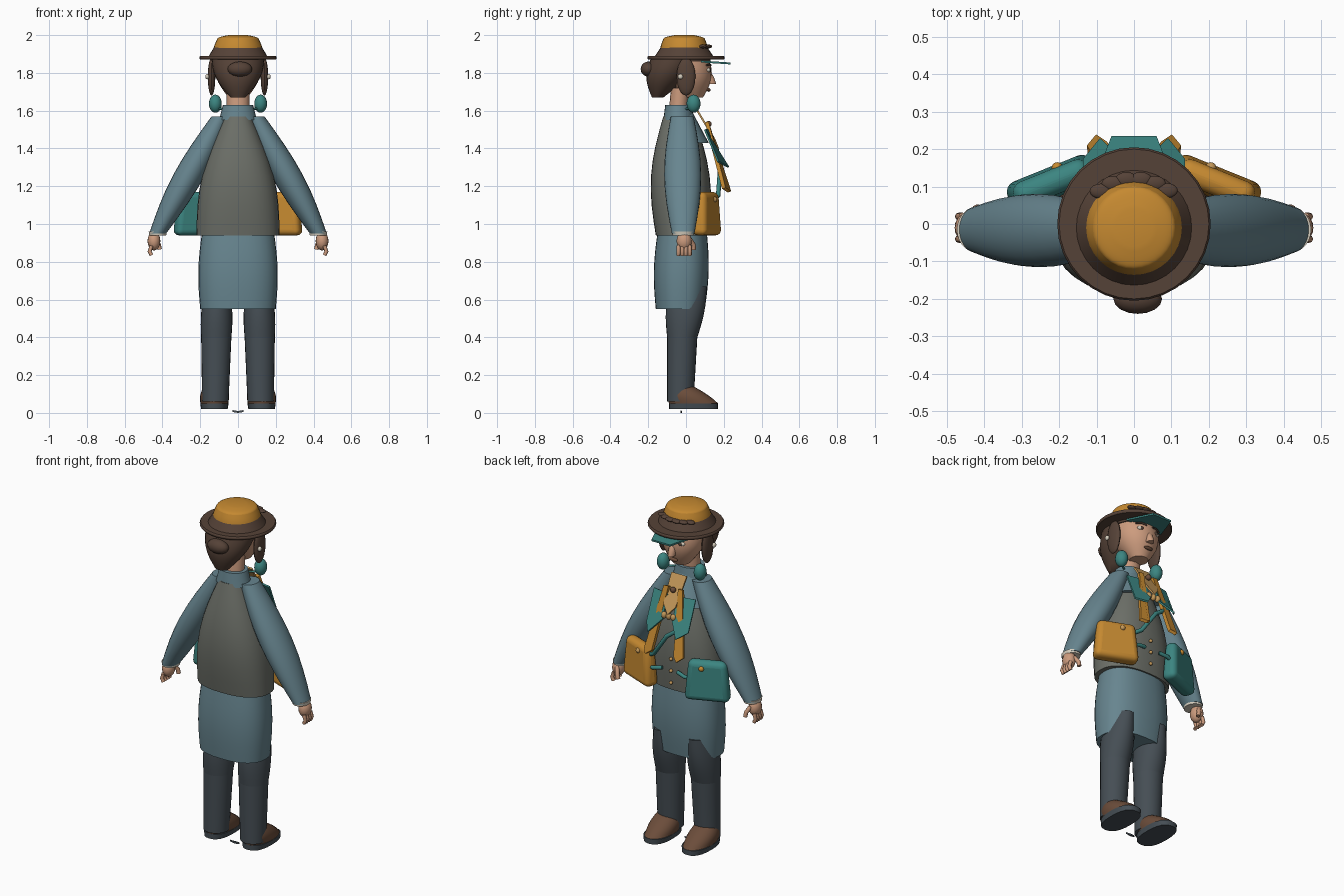
import bpy, bmesh, math
from mathutils import Vector

if "Cube" in bpy.data.objects:
    bpy.data.objects.remove(bpy.data.objects["Cube"])


def material(name, code):
    channels = bytes.fromhex(code)
    colour = [(channel / 255) ** 2.2 for channel in channels] + [1]
    made = bpy.data.materials.new(name)
    made.use_nodes = True
    made.diffuse_color = colour
    made.node_tree.nodes["Principled BSDF"].inputs["Base Color"].default_value = colour
    return made


BLUE = material("dusty_blue", "67848E")
GREY = material("vest_grey", "6C6F68")
DARK = material("charcoal", "474F55")
TEAL = material("teal", "3E8480")
OCHRE = material("ochre", "C48834")
BROWN = material("dark_brown", "56443A")
LEATHER = material("leather_brown", "6B4E3D")
SKIN = material("skin", "CB9A7D")
TAN = material("tan", "C3975A")
CREAM = material("cream", "D5CDBD")


def finish(name, mat, bm, smooth=True):
    bmesh.ops.recalc_face_normals(bm, faces=bm.faces)
    mesh = bpy.data.meshes.new(name)
    bm.to_mesh(mesh)
    bm.free()
    mesh.materials.append(mat)
    part = bpy.data.objects.new(name, mesh)
    bpy.context.collection.objects.link(part)
    if smooth:
        bpy.ops.object.select_all(action="DESELECT")
        bpy.context.view_layer.objects.active = part
        part.select_set(True)
        bpy.ops.object.shade_smooth_by_angle(angle=math.radians(45))
    return part


def taper(name, mat, low, low_size, high, high_size, swell=0, power=1, sides=24, steps=8):
    """Oval column between two centres; swell fattens the middle, power below one squares it."""
    low, high, low_size, high_size = map(Vector, (low, high, low_size, high_size))
    bm = bmesh.new()
    rings = []
    for step in range(steps + 1):
        t = step / steps
        centre = low.lerp(high, t)
        size = low_size.lerp(high_size, t) + Vector((swell, swell)) * math.sin(math.pi * t)
        ring = []
        for side in range(sides):
            angle = math.tau * side / sides
            c, s = math.cos(angle), math.sin(angle)
            across = size.x * math.copysign(abs(c) ** power, c)
            along = size.y * math.copysign(abs(s) ** power, s)
            ring.append(bm.verts.new(centre + Vector((across, along, 0))))
        rings.append(ring)
    for lower, upper in zip(rings, rings[1:]):
        for i in range(sides):
            bm.faces.new((lower[i - 1], lower[i], upper[i], upper[i - 1]))
    bm.faces.new(rings[0])
    bm.faces.new(rings[-1])
    return finish(name, mat, bm)


def ball(name, mat, centre, size, sides=16):
    bm = bmesh.new()
    bmesh.ops.create_uvsphere(bm, u_segments=sides, v_segments=sides // 2 + 2, radius=1)
    bmesh.ops.scale(bm, vec=size, verts=bm.verts)
    bmesh.ops.translate(bm, vec=centre, verts=bm.verts)
    return finish(name, mat, bm)


def plate(name, mat, corners, thickness=.01):
    bm = bmesh.new()
    bm.faces.new([bm.verts.new(corner) for corner in corners])
    part = finish(name, mat, bm, smooth=False)
    solid = part.modifiers.new("thickness", "SOLIDIFY")
    solid.thickness, solid.offset = thickness, 0
    return part


def tube(name, mat, radius, *points):
    curve = bpy.data.curves.new(name, "CURVE")
    curve.dimensions = "3D"
    curve.bevel_depth, curve.bevel_resolution, curve.use_fill_caps = radius, 2, True
    spline = curve.splines.new("POLY")
    spline.points.add(len(points) - 1)
    for target, point in zip(spline.points, points):
        target.co = (*point, 1)
    curve.materials.append(mat)
    part = bpy.data.objects.new(name, curve)
    bpy.context.collection.objects.link(part)
    return part


# Torso, collar and skirt
taper("vest", GREY, (0, -.02, .94), (.22, .14), (0, -.04, 1.57), (.07, .08), swell=.045, power=.85, sides=32)
taper("yoke", BLUE, (0, 0, 1.43), (.14, .12), (0, -.04, 1.6), (.07, .07))
taper("collar", BLUE, (0, -.04, 1.55), (.1, .08), (0, -.04, 1.63), (.08, .07))
taper("skirt", BLUE, (0, -.03, .55), (.2, .13), (0, -.02, .96), (.19, .13), swell=.015, power=.85, sides=32)

# Head with nose and lips
taper("neck", SKIN, (0, -.04, 1.6), (.06, .05), (0, -.03, 1.72), (.06, .05), sides=16)
taper("head", SKIN, (0, .04, 1.67), (.05, .05), (0, 0, 1.88), (.12, .12), swell=.03)
taper("nose", SKIN, (0, .13, 1.74), (.02, .03), (0, .11, 1.82), (.01, .01), swell=.006, sides=12)
ball("lips", LEATHER, (0, .12, 1.71), (.03, .01, .01))

# Hair
taper("hair", BROWN, (0, -.15, 1.67), (.04, .03), (0, -.05, 1.89), (.14, .13), swell=.03)
taper("hairline", BROWN, (0, 0, 1.86), (.13, .13), (0, 0, 1.89), (.14, .13))
ball("hair_bun", BROWN, (.01, -.2, 1.82), (.065, .04, .04))

# Hat and visor
taper("hat_brim", BROWN, (0, 0, 1.87), (.2, .2), (0, 0, 1.89), (.2, .2), swell=.005, sides=32)
taper("hat_band", BROWN, (0, -.01, 1.88), (.16, .16), (0, -.01, 1.94), (.125, .12), sides=32)
taper("hat_crown", OCHRE, (0, -.01, 1.9), (.135, .13), (0, -.01, 1.98), (.11, .11), swell=.004, sides=32)
taper("hat_top", OCHRE, (0, -.01, 1.98), (.11, .11), (0, -.01, 2), (.05, .05), swell=.015, sides=32)
for leaf in range(6):
    angle = math.radians(48 + 17 * leaf)
    ball("hat_leaf", BROWN, (.13 * math.cos(angle), .12 * math.sin(angle), 1.94), (.03, .02, .01))
plate("visor", TEAL, [(-.12, .08, 1.86), (-.06, .235, 1.85), (.06, .235, 1.85), (.12, .08, 1.86)])

# Scarf, buttons and cross strap
plate("scarf", TAN, [(-.05, .06, 1.6), (.05, .06, 1.6), (.04, .15, 1.45), (0, .17, 1.4), (-.04, .15, 1.45)])
ball("scarf_button", LEATHER, (0, .12, 1.53), (.016, .016, .016))
for bead in (-1, 0, 1):
    ball("scarf_bead", TAN, (.03 * bead, .16, 1.39), (.016, .016, .02))
    ball("vest_button", TAN, (0, .14, 1.06 + .07 * bead), (.01, .01, .01))
tube("cross_strap", TEAL, .012, (-.11, .16, 1.36), (0, .18, 1.28), (.09, .17, 1.15), (.14, .14, 1.12))


def build_arm(side, s):
    wrist = Vector((s * .425, -.015, .95))
    drop = Vector((0, 0, -.01))
    taper(side + "_sleeve", BLUE, wrist, (.045, .06), (s * .09, -.02, 1.57), (.05, .06), swell=.038)
    taper(side + "_cuff", CREAM, wrist + drop, (.045, .055), wrist - drop, (.048, .058))
    ball(side + "_palm", SKIN, (s * .445, -.01, .91), (.034, .04, .05))
    for finger in range(4):
        knuckle = Vector((s * .458, .02 * finger - .04, .885))
        middle = knuckle + Vector((s * .01, 0, -.03))
        tube(side + "_finger", SKIN, .0105, knuckle, middle, knuckle + 5 * drop)
    tube(side + "_thumb", SKIN, .012, (s * .435, .02, .92), (s * .42, .04, .89), (s * .415, .04, .865))


def build_leg(side, s):
    knee = (s * .115, -.02, .4)
    taper(side + "_calf", DARK, (s * .12, -.03, .06), (.07, .07), knee, (.08, .08))
    taper(side + "_thigh", DARK, knee, (.08, .08), (s * .11, .01, .67), (.06, .1), swell=.012)
    taper(side + "_sole", DARK, (s * .125, .04, .02), (.07, .13), (s * .125, .04, .05), (.075, .13), power=.8)
    taper(side + "_shoe", LEATHER, (s * .125, .04, .05), (.074, .13), (s * .125, -.02, .14), (.055, .06), swell=.01)


def build_pouch(side, s, cloth, button):
    bm = bmesh.new()
    bmesh.ops.create_cube(bm, size=1)
    for vert in bm.verts:
        low = vert.co.z < 0
        vert.co *= Vector((.25 if low else .21, .085 if low else .065, .23))
    pouch = finish(side + "_pouch", cloth, bm)
    rounding = pouch.modifiers.new("rounding", "BEVEL")
    rounding.width, rounding.segments = .03, 4
    pouch.location = (s * .22, .11, 1.055)
    pouch.rotation_euler.z = -s * math.radians(22)
    ball(side + "_pouch_button", button, (s * .205, .15, 1.13), (.015, .015, .015))
    tube(side + "_pouch_strap", TEAL, .011, (s * .05, .15, 1.07), (s * .1, .16, 1.06), (s * .15, .14, 1.05))


def build_front_panels(side, s):
    flap = [(s * .03, .12, 1.5), (s * .135, .1, 1.5), (s * .135, .17, 1.33), (s * .09, .225, 1.3), (s * .03, .17, 1.37)]
    plate(side + "_chest_flap", TEAL, flap)
    ribbon = [(s * .03, .11, 1.54), (s * .06, .11, 1.54), (s * .125, .2, 1.19), (s * .1, .23, 1.17), (s * .07, .21, 1.19)]
    plate(side + "_ribbon", OCHRE, ribbon, thickness=.02)


def build_face_side(side, s):
    ball(side + "_bobble", TEAL, (s * .12, .04, 1.637), (.034, .037, .048))
    tube(side + "_bobble_cord", TEAL, .006, (s * .07, 0, 1.61), (s * .12, .04, 1.61))
    ball(side + "_hair_lock", BROWN, (s * .14, 0, 1.78), (.02, .05, .1))
    ball(side + "_earring", CREAM, (s * .163, -.03, 1.78), (.01, .014, .014))
    ball(side + "_eye", CREAM, (s * .05, .117, 1.815), (.024, .012, .013))
    ball(side + "_pupil", BROWN, (s * .05, .126, 1.815), (.01, .006, .011))
    tube(side + "_brow", BROWN, .005, (s * .02, .13, 1.84), (s * .05, .125, 1.845), (s * .08, .11, 1.84))


# Paired parts
for side, s, cloth, button in (("left", 1, OCHRE, TAN), ("right", -1, TEAL, OCHRE)):
    build_arm(side, s)
    build_leg(side, s)
    build_pouch(side, s, cloth, button)
    build_front_panels(side, s)
    build_face_side(side, s)

# Small scrap on the ground
plate("ground_scrap", DARK, [(-.03, -.03, .01), (0, -.03, .005), (.03, -.03, .01), (0, -.02, .005)])
